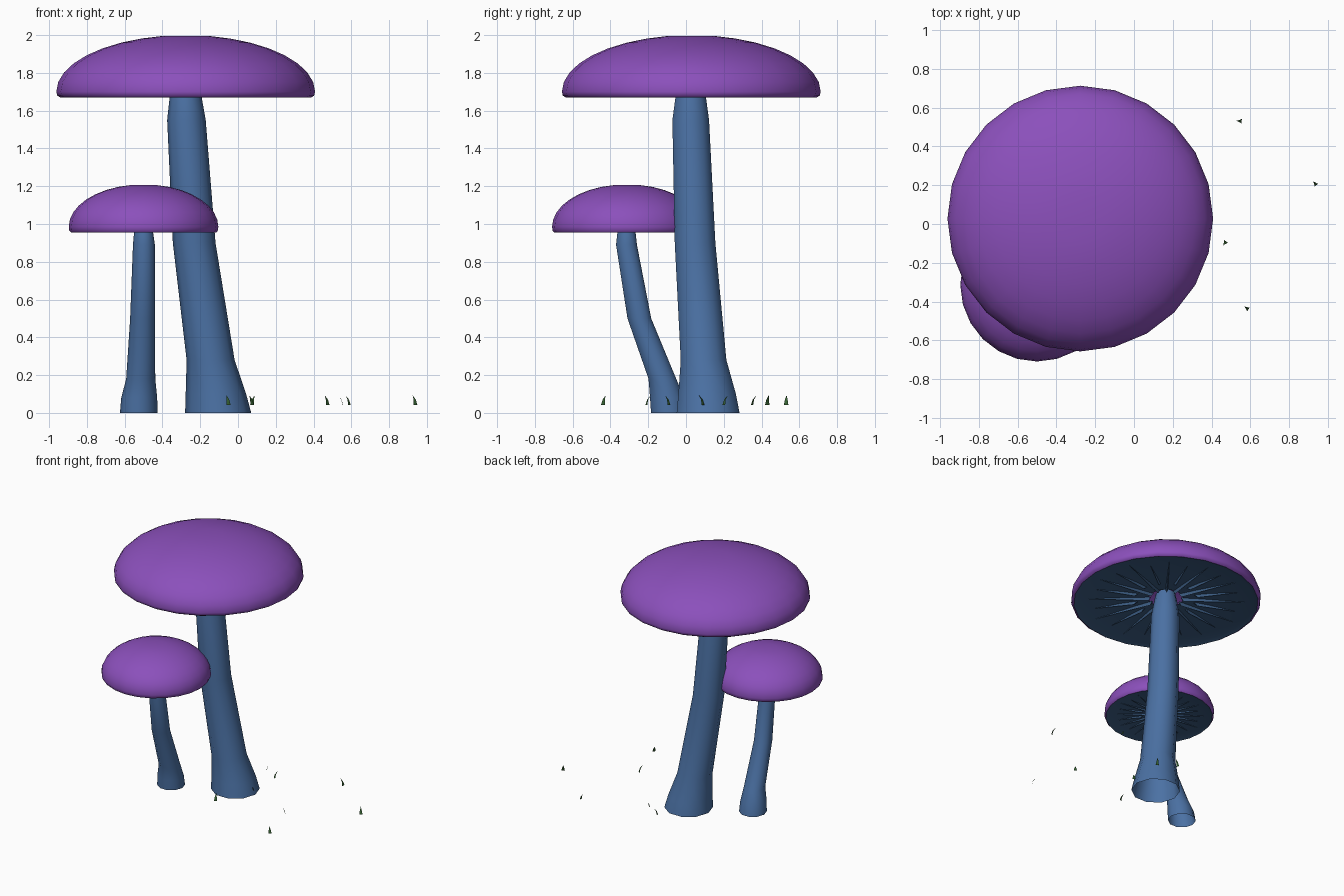
import bpy, math, random
from mathutils import Vector, Matrix

random.seed(4)
cube = bpy.data.objects.get("Cube")
if cube:
    bpy.data.objects.remove(cube, do_unlink=True)


def material(name, rgb):
    m = bpy.data.materials.new(name)
    m.use_nodes = True
    m.diffuse_color = (*rgb, 1)
    m.node_tree.nodes["Principled BSDF"].inputs["Base Color"].default_value = (*rgb, 1)
    return m


PURPLE = material("cap purple", (0.26, 0.08, 0.50))
BLUE = material("stem blue", (0.07, 0.165, 0.37))
GILL = material("gill blue", (0.045, 0.11, 0.23))
GREEN = material("grass green", (0.035, 0.115, 0.03))


def add_object(name, verts, faces, mat, smooth=True):
    mesh = bpy.data.meshes.new(name)
    mesh.from_pydata(verts, [], faces)
    mesh.materials.append(mat)
    ob = bpy.data.objects.new(name, mesh)
    bpy.context.collection.objects.link(ob)
    if smooth:
        bpy.ops.object.select_all(action="DESELECT")
        ob.select_set(True)
        bpy.context.view_layer.objects.active = ob
        bpy.ops.object.shade_smooth_by_angle(angle=math.radians(50))
    return ob


def loft(name, rings, sides, mat, closed_start=False):
    """Skin circular rings (x, y, z, radius), listed from top to bottom."""
    verts, faces = [], []
    for x, y, z, r in rings:
        for k in range(sides):
            a = math.tau * k / sides
            verts.append((x + r * math.cos(a), y + r * math.sin(a), z))
    for i in range(len(rings) - 1):
        for k in range(sides):
            a, b = i * sides + k, i * sides + (k + 1) % sides
            faces.append((a, a + sides, b + sides, b))
    if closed_start:
        faces.append(tuple(range(sides)))
    return add_object(name, verts, faces, mat)


def cap(prefix, x, y, base, radius, height):
    # Dome with a rounded lip
    rings = []
    for i in range(1, 10):
        t = math.pi / 2 * i / 9
        rings.append((x, y, base + 0.03 + (height - 0.03) * math.cos(t), radius * math.sin(t)))
    rings[0] = (x, y, base + height - 0.004, rings[0][3])
    rings += [(x, y, base + 0.01, radius * 0.993), (x, y, base, radius * 0.97)]
    loft(prefix + "_cap", rings, 24, PURPLE, True)

    # Shallow underside, open around the stem
    depth = 0.05 * radius
    under = [(0.97, 0), (0.92, 0.3), (0.55, 0.8), (0.18, 1)]
    loft(prefix + "_underside", [(x, y, base + depth * d, radius * f) for f, d in under],
         24, GILL)

    # Thin radial gills in alternating lengths
    verts, faces = [], []
    for k in range(24):
        rot = Matrix.Rotation(math.tau * (k + 0.5) / 24, 3, "Z")
        inner = radius * (0.16 if k % 2 else 0.3)
        outer = radius * (0.85 if k % 2 else 0.78)
        w = 0.014 * radius
        n = len(verts)
        for px, py, pz in ((inner, w, depth * 1.1), (inner, -w, depth * 1.1),
                           (outer, 0, depth * 0.4), (inner * 1.15, 0, depth * 0.3)):
            verts.append(Vector((x, y, base)) + rot @ Vector((px, py, pz)))
        faces += [(n, n + 3, n + 1), (n, n + 2, n + 3), (n + 1, n + 3, n + 2)]
    add_object(prefix + "_gills", verts, faces, GILL, False)


# Large mushroom
cap("large", -0.277, 0.028, 1.67, 0.685, 0.33)
loft("large_stem", [
    (-0.277, 0.025, 1.74, 0.07), (-0.277, 0.025, 1.67, 0.085), (-0.273, 0.025, 1.55, 0.102),
    (-0.232, 0.048, 0.9, 0.113), (-0.145, 0.093, 0.28, 0.127),
    (-0.117, 0.112, 0.1, 0.16), (-0.105, 0.117, 0, 0.175)], 10, BLUE)

# Small mushroom
cap("small", -0.5, -0.313, 0.955, 0.396, 0.255)
loft("small_stem", [
    (-0.5, -0.315, 1.0, 0.04), (-0.5, -0.315, 0.96, 0.05), (-0.498, -0.315, 0.89, 0.058),
    (-0.505, -0.247, 0.5, 0.066), (-0.515, -0.125, 0.18, 0.077),
    (-0.523, -0.1, 0.08, 0.095), (-0.525, -0.09, 0, 0.1)], 10, BLUE)

# Scattered curved grass blades
SPOTS = [(0.555, 0.53), (0.94, 0.2), (0.475, -0.09), (0.59, -0.44),
         (-0.05, -0.21), (0.075, 0.09), (0.075, 0.35), (-0.05, 0.43)]
for i, (x, y) in enumerate(SPOTS):
    rot = Matrix.Rotation(random.uniform(0, math.tau), 3, "Z")
    shape = [(-0.012, 0, 0), (0.012, 0, 0), (-0.007, 0.008, 0.028), (0.007, 0.008, 0.028),
             (0, 0.026, 0.05)]
    verts = [Vector((x, y, 0.043)) + rot @ Vector(p) for p in shape]
    add_object(f"grass_blade_{i + 1}", verts, [(0, 1, 3, 2), (2, 3, 4)], GREEN)
